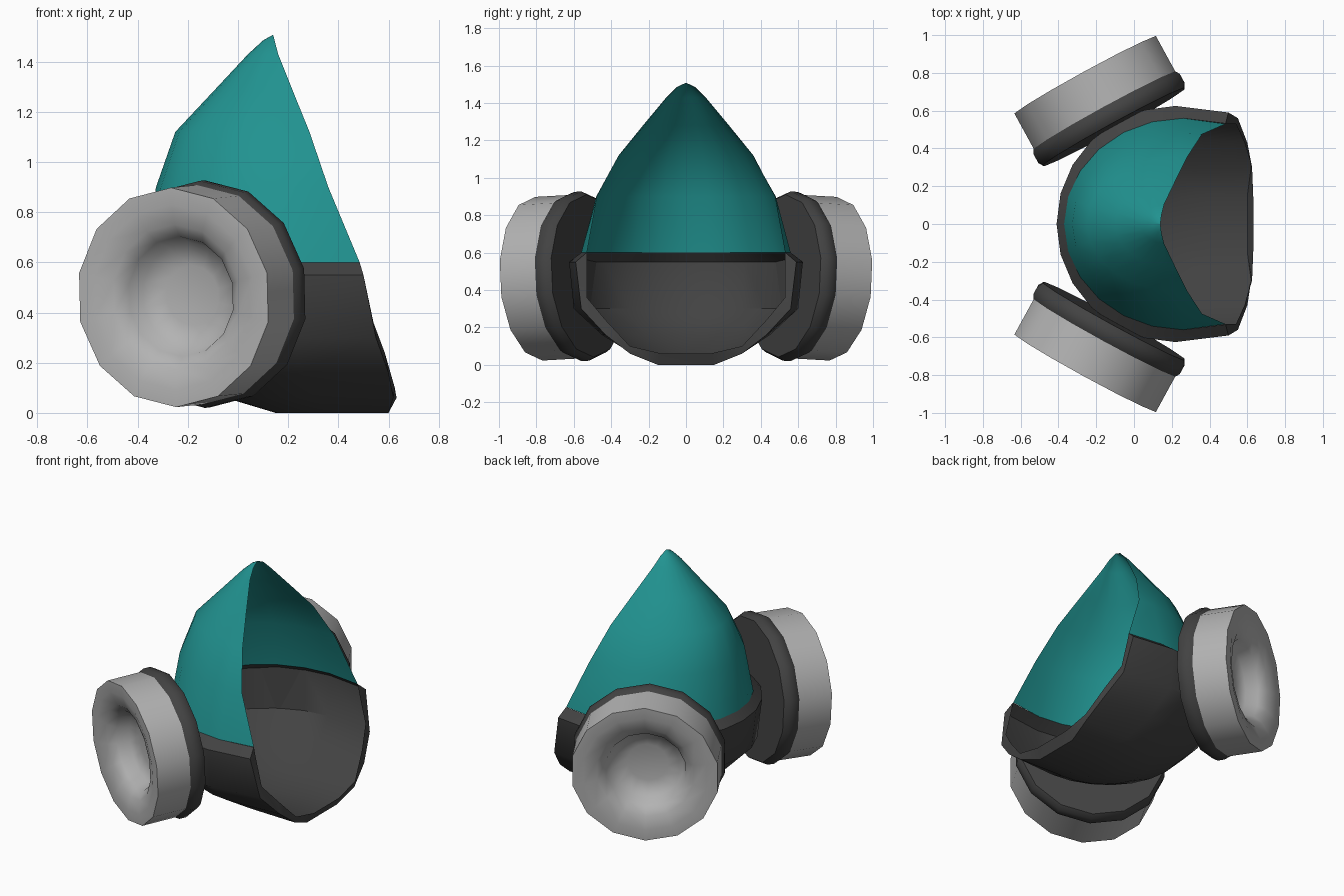
import bpy, bmesh, math
from mathutils import Vector, Matrix

if "Cube" in bpy.data.objects:
    bpy.data.objects.remove(bpy.data.objects["Cube"])


def material(name, rgb):
    m = bpy.data.materials.new(name)
    m.diffuse_color = (*rgb, 1)
    m.use_nodes = True
    m.node_tree.nodes["Principled BSDF"].inputs["Base Color"].default_value = m.diffuse_color
    return m


teal = material("teal", (0.015, 0.29, 0.28))
dark = material("dark_grey", (0.055, 0.055, 0.055))
light = material("light_grey", (0.45, 0.45, 0.45))


def finish(bm, name, mat, angle):
    bmesh.ops.remove_doubles(bm, verts=bm.verts, dist=0.0005)
    bmesh.ops.recalc_face_normals(bm, faces=bm.faces)
    me = bpy.data.meshes.new(name)
    bm.to_mesh(me)
    bm.free()
    me.materials.append(mat)
    ob = bpy.data.objects.new(name, me)
    bpy.context.collection.objects.link(ob)
    bpy.ops.object.select_all(action='DESELECT')
    ob.select_set(True)
    bpy.context.view_layer.objects.active = ob
    bpy.ops.object.shade_smooth_by_angle(angle=math.radians(angle))
    return ob


def half_row(z, nose, side, rim, lip=None):
    """Points from the nose line round the widest side to the rim of the opening."""
    sx, sy = side
    pts = []
    for i in range(7):
        a = math.pi / 2 * i / 6
        pts.append(Vector((sx - (sx - nose) * math.cos(a), sy * math.sin(a), z)))
    pts.append(Vector((*rim, z)))
    if lip:
        pts.append(Vector(lip))
    return pts


def shell(name, rows, mat, floor=False):
    bm = bmesh.new()
    rings = []
    for row in rows:
        half = half_row(*row)
        full = [Vector((p.x, -p.y, p.z)) for p in reversed(half[1:])] + half
        rings.append([bm.verts.new(p) for p in full])
    for a, b in zip(rings, rings[1:]):
        for i in range(len(a) - 1):
            bm.faces.new((a[i], a[i + 1], b[i + 1], b[i]))
    if floor:
        last = rings[-1]
        bm.faces.new(last[1:-1])
        bm.faces.new((last[0], last[1], last[-2], last[-1]))
    bmesh.ops.dissolve_degenerate(bm, dist=0.0005, edges=bm.edges)
    return finish(bm, name, mat, 40)


# Upper nose cover: height, nose x, widest side, rim
shell("upper_mask", [
    (1.507, 0.139, (0.14, 0.002), (0.14, 0.003)),
    (1.485, 0.10, (0.14, 0.045), (0.146, 0.05)),
    (1.43, 0.04, (0.15, 0.10), (0.16, 0.105)),
    (1.28, -0.10, (0.18, 0.22), (0.22, 0.23)),
    (1.12, -0.25, (0.22, 0.355), (0.285, 0.36)),
    (0.90, -0.327, (0.25, 0.48), (0.36, 0.475)),
    (0.60, -0.37, (0.26, 0.56), (0.485, 0.53)),
], teal)

# Lower face piece with a lip turned in around the opening
shell("lower_mask", [
    (0.60, -0.37, (0.26, 0.56), (0.485, 0.532), (0.485, 0.53, 0.60)),
    (0.55, -0.41, (0.22, 0.625), (0.50, 0.59), (0.495, 0.53, 0.55)),
    (0.30, -0.38, (0.22, 0.60), (0.55, 0.56), (0.54, 0.53, 0.36)),
    (0.16, -0.24, (0.25, 0.45), (0.60, 0.43), (0.585, 0.43, 0.24)),
    (0.06, -0.05, (0.30, 0.29), (0.62, 0.30), (0.625, 0.30, 0.10)),
    (0.00, 0.15, (0.40, 0.15), (0.60, 0.15), (0.632, 0.13, 0.06)),
], dark, floor=True)


def lathe(name, profile, mat, side, angle, n=14):
    """Turn (radius, distance) pairs about the slanted filter axis."""
    axis = Vector((-0.48, side * 0.877, -0.05)).normalized()
    u = axis.cross(Vector((0, 0, 1))).normalized()
    w = u.cross(axis)
    base = Vector((-0.107, side * 0.513, 0.476))
    bm = bmesh.new()
    rings = []
    for r, d in profile:
        ring = []
        for k in range(n):
            a = 2 * math.pi * k / n + math.pi / 2
            ring.append(bm.verts.new(base + axis * d + u * (r * math.cos(a)) + w * (r * math.sin(a))))
        rings.append(ring)
    for a, b in zip(rings, rings[1:]):
        for i in range(n):
            j = (i + 1) % n
            bm.faces.new((a[i], a[j], b[j], b[i]))
    bm.faces.new(rings[0])
    bm.faces.new(rings[-1])
    return finish(bm, name, mat, angle)


# Filter on each side: dark backing disc and dished light cartridge
for side, label in ((-1, "front"), (1, "back")):
    lathe(label + "_filter_backing",
          [(0.435, 0), (0.453, 0.03), (0.453, 0.075), (0.435, 0.103)], dark, side, 50)
    lathe(label + "_filter_cartridge",
          [(0.438, 0.095), (0.438, 0.312), (0.37, 0.312), (0.29, 0.29),
           (0.24, 0.25), (0.215, 0.18), (0.12, 0.155)], light, side, 60)
